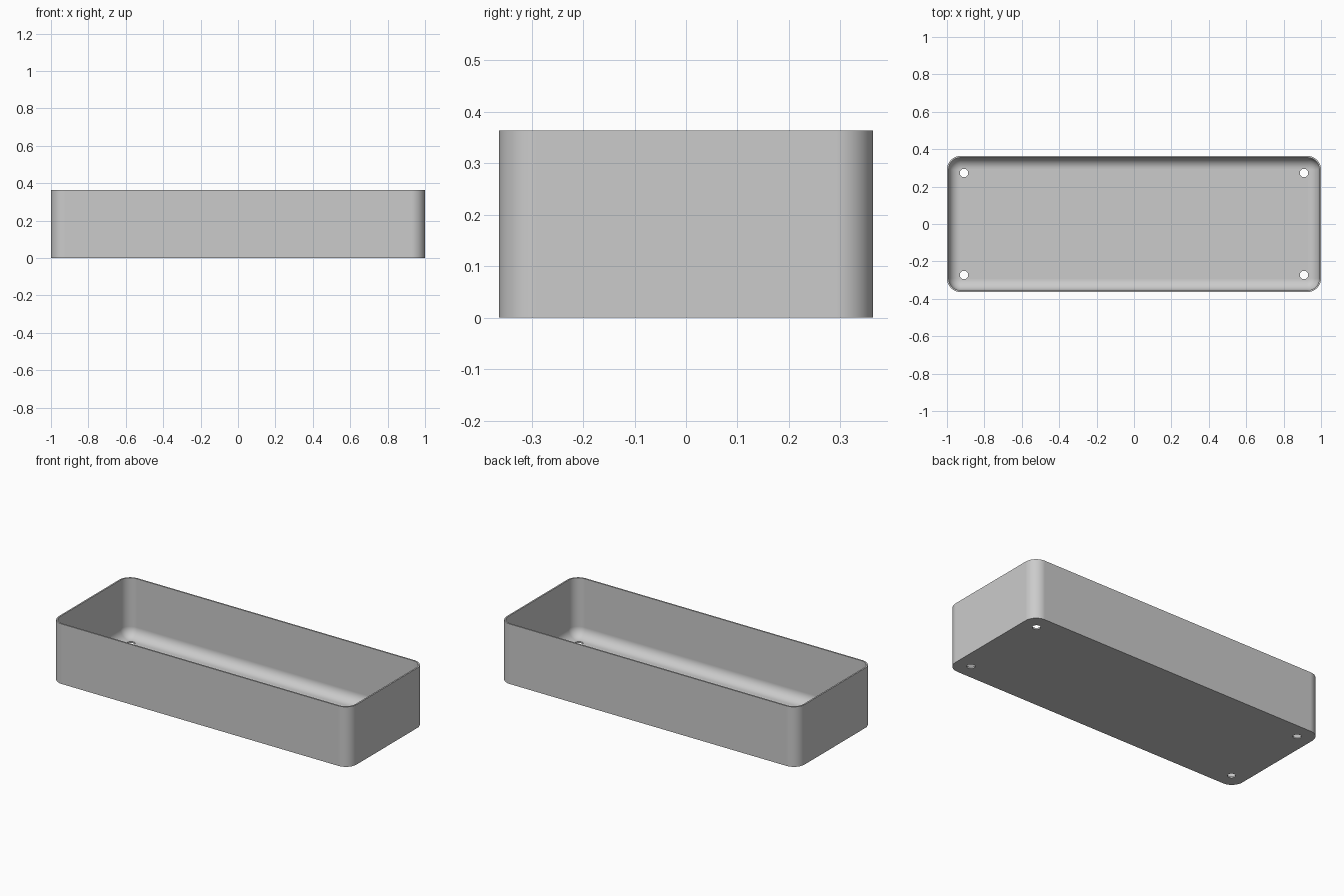
import bpy, bmesh
from math import sin, cos, pi, radians

cube = bpy.data.objects.get("Cube")
if cube:
    bpy.data.objects.remove(cube)

HALF_X, HALF_Y, HEIGHT = 1.0, 0.3636, 0.3636
CORNER, WALL, FILLET = 0.0727, 0.0091, 0.06
STEPS = 12
HOLE_X, HOLE_Y, HOLE_R = 0.909, 0.2727, 0.0227

grey = bpy.data.materials.new("plain grey")
grey.use_nodes = True
colour = (0.6, 0.6, 0.6, 1)
grey.diffuse_color = colour
grey.node_tree.nodes["Principled BSDF"].inputs["Base Color"].default_value = colour


def rounded_ring(bm, inset, z):
    """Rounded rectangle of vertices, inset from the outer wall."""
    radius = CORNER - inset
    ring = []
    for i, (sx, sy) in enumerate(((1, 1), (-1, 1), (-1, -1), (1, -1))):
        for s in range(STEPS + 1):
            a = (i + s / STEPS) * pi / 2
            ring.append(bm.verts.new((sx * (HALF_X - CORNER) + radius * cos(a),
                                      sy * (HALF_Y - CORNER) + radius * sin(a), z)))
    return ring


# Tray: outer wall, thin rim, inner wall, filleted inner floor
profile = [(0, 0), (0, HEIGHT), (WALL, HEIGHT)]
for s in range(STEPS + 1):
    a = s / STEPS * pi / 2
    profile.append((WALL + FILLET * (1 - cos(a)), WALL + FILLET * (1 - sin(a))))

bm = bmesh.new()
rings = [rounded_ring(bm, inset, z) for inset, z in profile]
for low, high in zip(rings, rings[1:]):
    for i in range(len(low)):
        j = (i + 1) % len(low)
        bm.faces.new((low[i], low[j], high[j], high[i]))
bm.faces.new(rings[0][::-1])
bm.faces.new(rings[-1])
bmesh.ops.recalc_face_normals(bm, faces=bm.faces)
mesh = bpy.data.meshes.new("tray")
bm.to_mesh(mesh)
bm.free()
mesh.materials.append(grey)
tray = bpy.data.objects.new("tray", mesh)
bpy.context.collection.objects.link(tray)

# Four drain holes through the floor
for sx in (-1, 1):
    for sy in (-1, 1):
        bpy.ops.mesh.primitive_cylinder_add(vertices=32, radius=HOLE_R, depth=0.1,
                                            location=(sx * HOLE_X, sy * HOLE_Y, 0))
        cutter = bpy.context.object
        cutter.name = "hole_cutter"
        cutter.hide_render = True
        cutter.data.materials.append(grey)
        bpy.context.view_layer.objects.active = tray
        cut = tray.modifiers.new("drain hole", "BOOLEAN")
        cut.operation = "DIFFERENCE"
        cut.solver = "EXACT"
        cut.object = cutter
        bpy.ops.object.modifier_apply(modifier=cut.name)
        bpy.data.objects.remove(cutter)

# Smooth fillets, crisp rim and flat faces
bpy.ops.object.select_all(action="DESELECT")
tray.select_set(True)
bpy.context.view_layer.objects.active = tray
bpy.ops.object.shade_smooth_by_angle(angle=radians(30))
normals = tray.modifiers.new("flat face normals", "WEIGHTED_NORMAL")
normals.keep_sharp = True
